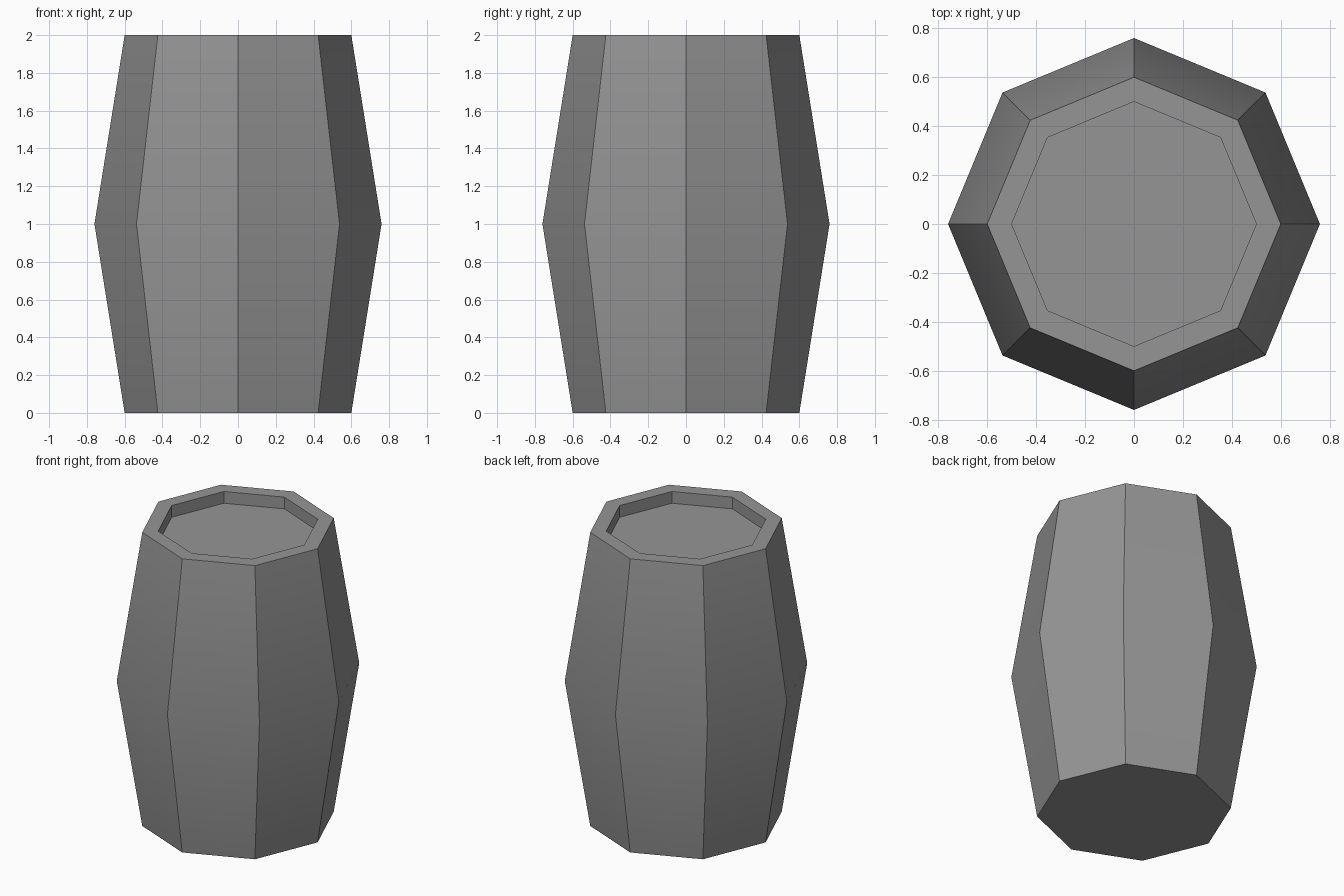
import bpy
import bmesh
from math import cos, sin, pi, radians

SIDES = 8

# Remove the default cube
cube = bpy.data.objects.get("Cube")
if cube:
    bpy.data.objects.remove(cube, do_unlink=True)

# Plain grey material
grey = bpy.data.materials.new("grey")
grey.use_nodes = True
colour = (0.3, 0.3, 0.3, 1)
grey.diffuse_color = colour
grey.node_tree.nodes["Principled BSDF"].inputs["Base Color"].default_value = colour

# Barrel profile: base, bulging middle, top rim, recessed lid (radius, height)
profile = [(0.6, 0), (0.76, 1), (0.6, 2), (0.5, 2), (0.5, 1.92)]

bm = bmesh.new()
rings = []
for radius, height in profile:
    angles = [2 * pi * i / SIDES for i in range(SIDES)]
    rings.append([bm.verts.new((radius * cos(a), radius * sin(a), height))
                  for a in angles])

# Walls between neighbouring rings
for lower, upper in zip(rings, rings[1:]):
    for i in range(SIDES):
        j = (i + 1) % SIDES
        bm.faces.new((lower[i], lower[j], upper[j], upper[i]))

# Flat bottom and sunken lid
bm.faces.new(rings[0][::-1])
bm.faces.new(rings[-1])

mesh = bpy.data.meshes.new("barrel")
bm.to_mesh(mesh)
bm.free()
mesh.materials.append(grey)
barrel = bpy.data.objects.new("barrel", mesh)
bpy.context.collection.objects.link(barrel)

# Soft bulge, crisp stave edges
bpy.ops.object.select_all(action="DESELECT")
barrel.select_set(True)
bpy.context.view_layer.objects.active = barrel
bpy.ops.object.shade_smooth_by_angle(angle=radians(30))
